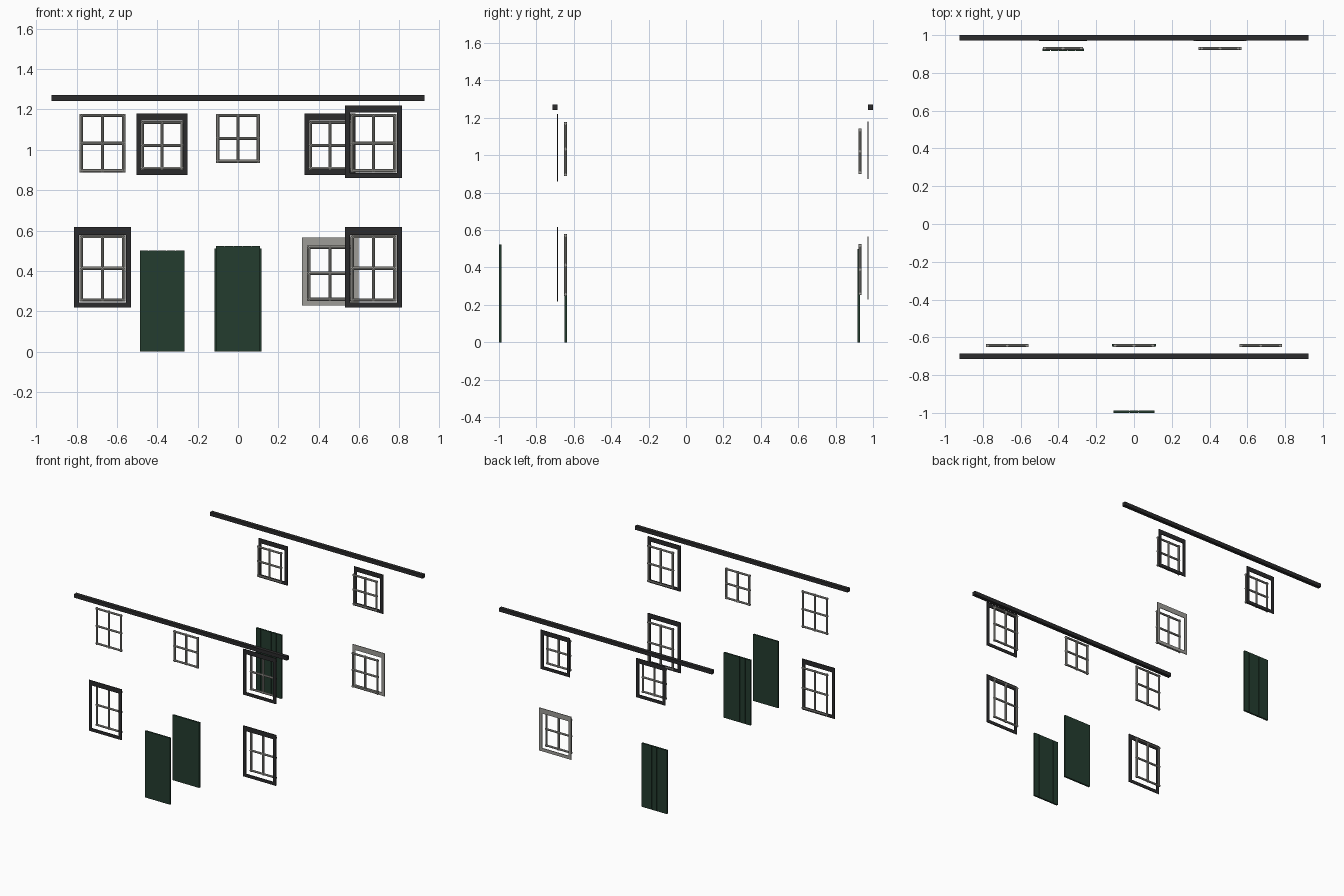
import bpy, bmesh, math
from mathutils import Matrix, Vector

if "Cube" in bpy.data.objects:
    bpy.data.objects.remove(bpy.data.objects["Cube"])


def material(name, rgb):
    m = bpy.data.materials.new(name)
    m.diffuse_color = (*rgb, 1)
    m.use_nodes = True
    m.node_tree.nodes["Principled BSDF"].inputs["Base Color"].default_value = m.diffuse_color
    return m


DARK = material("charcoal", (0.024, 0.024, 0.025))
GREY = material("light grey", (0.34, 0.335, 0.31))
GREEN = material("dark green", (0.017, 0.045, 0.028))


def add_box(bm, x0, x1, y0, y1, z0, z1):
    size = Matrix.Diagonal((x1 - x0, y1 - y0, z1 - z0, 1))
    mid = Matrix.Translation(((x0 + x1) / 2, (y0 + y1) / 2, (z0 + z1) / 2))
    bmesh.ops.create_cube(bm, size=1, matrix=mid @ size)


def add_rod(bm, a, b, r):
    a, b = Vector(a), Vector(b)
    turn = (b - a).to_track_quat('Z', 'Y').to_matrix().to_4x4()
    bmesh.ops.create_cone(bm, cap_ends=True, segments=8, radius1=r, radius2=r,
                          depth=(b - a).length,
                          matrix=Matrix.Translation((a + b) / 2) @ turn)


def finish(bm, name, mat):
    me = bpy.data.meshes.new(name)
    bm.to_mesh(me)
    bm.free()
    me.materials.append(mat)
    ob = bpy.data.objects.new(name, me)
    bpy.context.collection.objects.link(ob)


def window(name, cx, w, z0, z1, y, r=0.008):
    # two by two panes of round glazing bars
    bm = bmesh.new()
    h = w / 2 - r
    for x in (cx - h, cx, cx + h):
        add_rod(bm, (x, y, z0), (x, y, z1), r)
    for z in (z0 + r, (z0 + z1) / 2, z1 - r):
        add_rod(bm, (cx - w / 2, y, z), (cx + w / 2, y, z), r)
    finish(bm, name, GREY)


def surround(name, cx, w, z0, z1, top, y, mat, side=0.025, t=0.0025):
    # thin flat border with a taller lintel
    bm = bmesh.new()
    a, b = cx - w / 2, cx + w / 2
    add_box(bm, a, b, y - t, y + t, z1 - top, z1)
    add_box(bm, a, b, y - t, y + t, z0, z0 + side)
    for x in (a, b - side):
        add_box(bm, x, x + side, y - t, y + t, z0 + side, z1 - top)
    finish(bm, name, mat)


def door(name, cx, w, h, y0, y1, gap):
    # five planks on a thin core
    bm = bmesh.new()
    p = w / 5
    for i in range(5):
        x = cx - w / 2 + i * p
        add_box(bm, x + gap / 2, x + p - gap / 2, y0, y1, 0, h)
    add_box(bm, cx - w / 2 + gap, cx + w / 2 - gap, y0 + 0.004, y1 - 0.004, 0.001, h - 0.001)
    finish(bm, name, GREEN)


# gutters along both eaves
for name, y in (("front_gutter", -0.7), ("back_gutter", 0.986)):
    bm = bmesh.new()
    add_box(bm, -0.925, 0.925, y - 0.014, y + 0.014, 1.242, 1.271)
    finish(bm, name, DARK)

# front wall windows
YW, YS = -0.644, -0.688
for side, cx in (("left", -0.671), ("right", 0.671)):
    window("front_upper_window_" + side, cx, 0.226, 0.888, 1.178, YW)
    window("front_lower_window_" + side, cx, 0.226, 0.248, 0.578, YW)
    surround("front_lower_surround_" + side, cx, 0.284, 0.218, 0.617, 0.038, YS, DARK)
surround("front_upper_surround_right", 0.671, 0.284, 0.86, 1.22, 0.036, YS, DARK)
window("front_upper_window_middle", 0, 0.216, 0.935, 1.178, YW)

# back wall windows
YW, YS = 0.93, 0.972
for side, cx in (("left", -0.376), ("right", 0.456)):
    window("back_upper_window_" + side, cx, 0.212, 0.9, 1.143, YW)
    surround("back_upper_surround_" + side, cx, 0.253, 0.874, 1.181, 0.036, YS, DARK)
window("back_lower_window", 0.456, 0.228, 0.252, 0.525, YW)
surround("back_lower_surround", 0.456, 0.28, 0.229, 0.566, 0.04, YS, GREY)

# doors
door("porch_door", 0, 0.22, 0.523, -1.0, -0.987, 0.002)
door("inner_door", 0, 0.236, 0.512, -0.649, -0.635, 0.002)
door("back_door", -0.375, 0.224, 0.5, 0.916, 0.93, 0.003)
